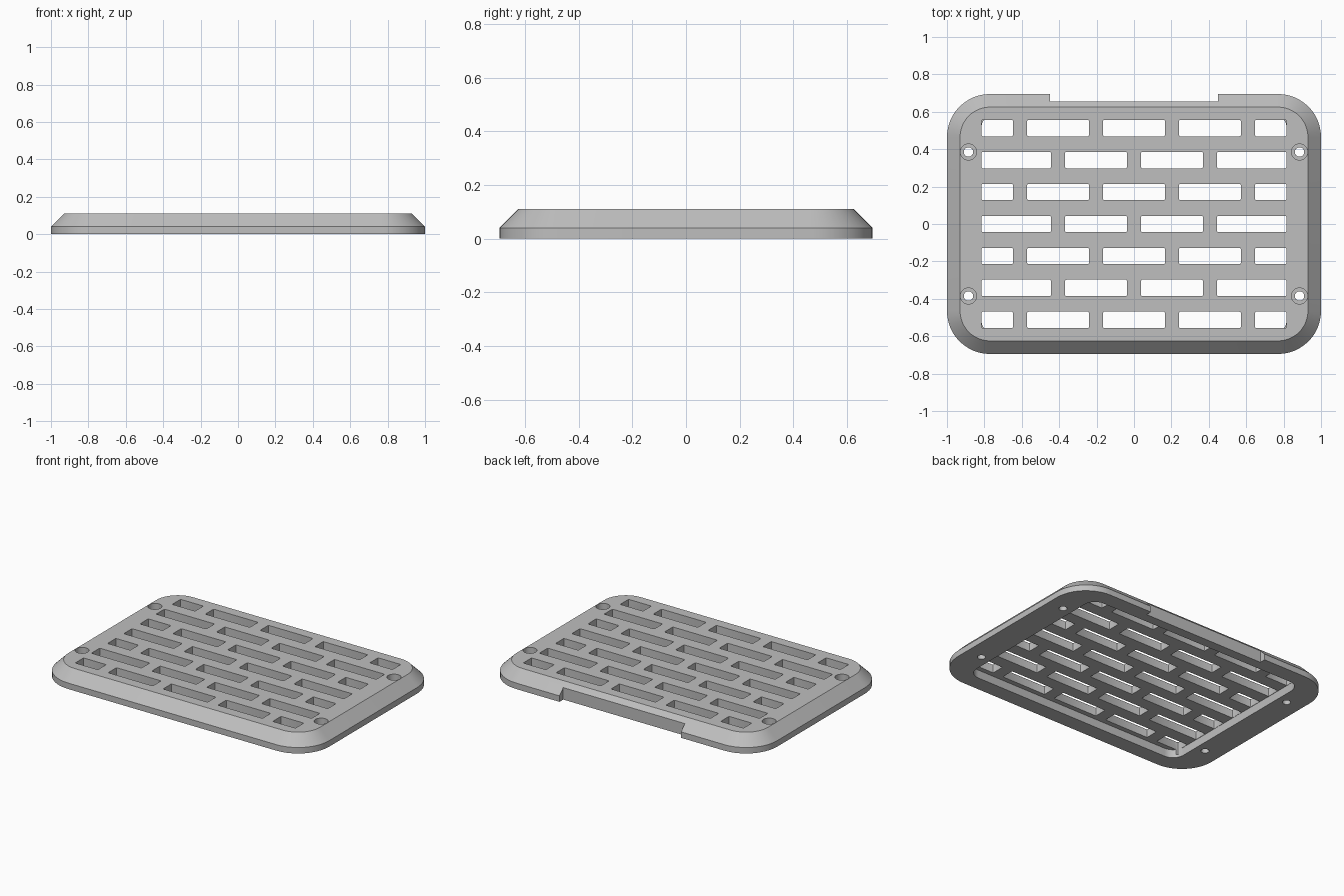
import bpy, bmesh, math

if "Cube" in bpy.data.objects:
    bpy.data.objects.remove(bpy.data.objects["Cube"], do_unlink=True)

HX, HY, TOP, EDGE = 1.0, 0.695, 0.11, 0.04
BEVEL = TOP - EDGE
PLATE_Z = 0.055                      # underside of the slotted plate
POCKET_X, POCKET_Y = 0.817, 0.59

grey = bpy.data.materials.new("plain grey")
grey.use_nodes = True
grey.diffuse_color = (0.52, 0.52, 0.52, 1)
grey.node_tree.nodes["Principled BSDF"].inputs["Base Color"].default_value = (0.52, 0.52, 0.52, 1)


def rounded_outline(hx, hy, r, steps=12):
    """Counter-clockwise outline of a rounded rectangle."""
    pts = []
    for i, (sx, sy) in enumerate([(1, 1), (-1, 1), (-1, -1), (1, -1)]):
        for k in range(steps + 1):
            a = math.pi / 2 * (i + k / steps)
            pts.append((sx * (hx - r) + r * math.cos(a), sy * (hy - r) + r * math.sin(a)))
    return pts


def circle_outline(r, steps=32):
    return [(r * math.cos(math.tau * k / steps), r * math.sin(math.tau * k / steps))
            for k in range(steps)]


def add_loft(bm, layers, cx=0, cy=0):
    """Closed solid through a stack of (outline, z) layers."""
    rings = [[bm.verts.new((cx + x, cy + y, z)) for x, y in pts] for pts, z in layers]
    bm.faces.new(rings[0][::-1])
    bm.faces.new(rings[-1])
    for low, high in zip(rings, rings[1:]):
        for i in range(len(low)):
            j = (i + 1) % len(low)
            bm.faces.new((low[i], low[j], high[j], high[i]))


def finish(bm, name):
    mesh = bpy.data.meshes.new(name)
    bm.to_mesh(mesh)
    bm.free()
    mesh.materials.append(grey)
    ob = bpy.data.objects.new(name, mesh)
    bpy.context.collection.objects.link(ob)
    return ob


def cut(body, bm, name):
    """Subtract a cutter from the body and discard the cutter."""
    cutter = finish(bm, name)
    cutter.hide_render = True
    mod = body.modifiers.new(name, 'BOOLEAN')
    mod.operation, mod.solver, mod.object = 'DIFFERENCE', 'EXACT', cutter
    bpy.context.view_layer.objects.active = body
    bpy.ops.object.modifier_apply(modifier=mod.name)
    bpy.data.objects.remove(cutter, do_unlink=True)


# Body: rounded slab with a sloping upper edge
bm = bmesh.new()
R = 0.23
add_loft(bm, [(rounded_outline(HX, HY, R), 0),
              (rounded_outline(HX, HY, R), EDGE),
              (rounded_outline(HX - BEVEL, HY - BEVEL, R - BEVEL), TOP)])
body = finish(bm, "vent_cover")

# Hollow underside
bm = bmesh.new()
pocket = rounded_outline(POCKET_X, POCKET_Y, 0.08, 8)
add_loft(bm, [(pocket, -0.1), (pocket, PLATE_Z)])
cut(body, bm, "pocket_cutter")

# Staggered slots, the outer ones ending at the pocket wall
bm = bmesh.new()
PITCH, HALF = 0.406, 0.165
for row in range(-3, 4):
    if row % 2:
        spans = [(c * PITCH - HALF, c * PITCH + HALF) for c in (-2, -1, 0, 1, 2)]
    else:
        spans = [(c * PITCH - HALF, c * PITCH + HALF) for c in (-1.5, -0.5, 0.5, 1.5)]
    spans[0] = (-POCKET_X + 0.002, spans[0][1])
    spans[-1] = (spans[-1][0], POCKET_X - 0.002)
    for x0, x1 in spans:
        slot = rounded_outline((x1 - x0) / 2, 0.044, 0.006, 2)
        add_loft(bm, [(slot, 0.02), (slot, TOP + 0.1)], (x0 + x1) / 2, row * 0.171)
cut(body, bm, "slot_cutter")

# Stepped screw holes
bm = bmesh.new()
for sx in (-1, 1):
    for sy in (-1, 1):
        add_loft(bm, [(circle_outline(0.025), -0.1), (circle_outline(0.025), 0.06),
                      (circle_outline(0.043), 0.06), (circle_outline(0.043), TOP + 0.1)],
                 sx * 0.885, sy * 0.385)
cut(body, bm, "screw_hole_cutter")

# Notch in the back edge
bm = bmesh.new()
notch = [(-0.45, -0.1), (0.45, -0.1), (0.45, 0.1), (-0.45, 0.1)]
add_loft(bm, [(notch, -0.1), (notch, TOP + 0.1)], 0, 0.755)
cut(body, bm, "notch_cutter")

# Smooth the rounded corners, keep the edges crisp
bpy.ops.object.select_all(action='DESELECT')
body.select_set(True)
bpy.context.view_layer.objects.active = body
bpy.ops.object.shade_smooth_by_angle(angle=math.radians(30))
